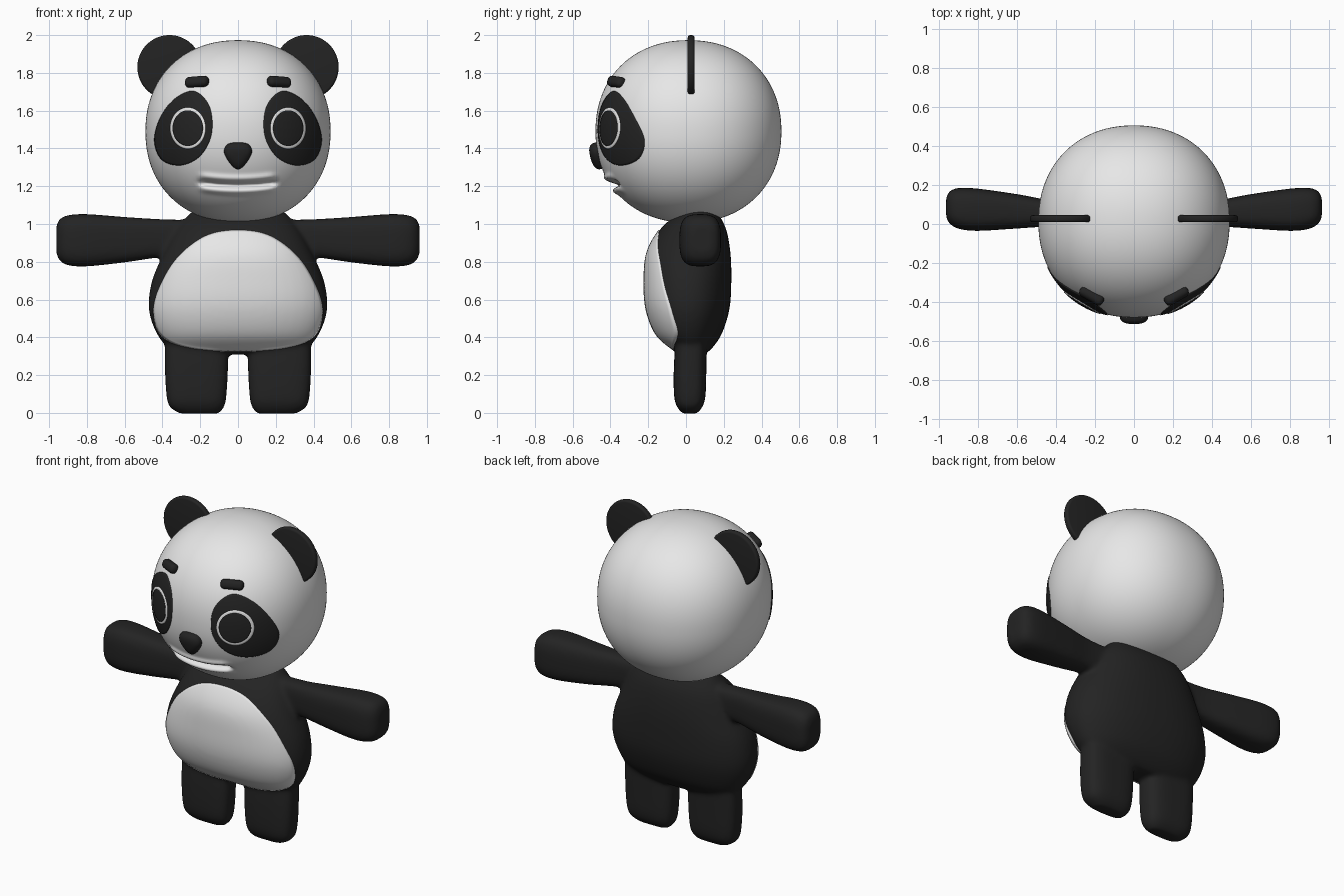
import bpy, bmesh, math
from mathutils import Vector
from mathutils.bvhtree import BVHTree

cube = bpy.data.objects.get("Cube")
if cube:
    bpy.data.objects.remove(cube)


def material(name, v):
    m = bpy.data.materials.new(name)
    m.use_nodes = True
    m.diffuse_color = (v, v, v, 1)
    m.node_tree.nodes["Principled BSDF"].inputs["Base Color"].default_value = (v, v, v, 1)
    return m


white = material("white fur", 0.8)
black = material("black fur", 0.017)


def finish(bm, name, mat):
    bmesh.ops.recalc_face_normals(bm, faces=bm.faces)
    for f in bm.faces:
        f.smooth = True
    me = bpy.data.meshes.new(name)
    bm.to_mesh(me)
    bm.free()
    me.materials.append(mat)
    ob = bpy.data.objects.new(name, me)
    bpy.context.collection.objects.link(ob)
    return ob


def spline(pts, steps, closed=False):
    """Catmull-Rom through the points."""
    n, out = len(pts), []
    at = (lambda i: Vector(pts[i % n])) if closed else (lambda i: Vector(pts[max(0, min(n - 1, i))]))
    for i in range(n if closed else n - 1):
        a, b, c, d = at(i - 1), at(i), at(i + 1), at(i + 2)
        for k in range(steps):
            t = k / steps
            out.append(b + (c - a) * t / 2 + (a * 2 - b * 5 + c * 4 - d) * t * t / 2
                       + (b * 3 - a - c * 3 + d) * t ** 3 / 2)
    return out if closed else out + [at(n - 1)]


def skin(bm, rings, cap_ends):
    for lo, hi in zip(rings, rings[1:]):
        for i in range(len(lo)):
            j = (i + 1) % len(lo)
            bm.faces.new((lo[i], lo[j], hi[j], hi[i]))
    for r in cap_ends:
        bm.faces.new(r)


def loft(bm, path, radii, axes, power, n=48):
    """Superellipse sections: path holds centres, radii the half sizes along two axes."""
    path, radii = spline(path, 6), spline(radii, 6)
    u, v = Vector(axes[0]), Vector(axes[1])
    rings = []
    for c, r in zip(path, radii):
        ring = []
        for i in range(n):
            a = math.tau * i / n
            ca, sa = math.cos(a), math.sin(a)
            k = (abs(ca) ** power + abs(sa) ** power) ** (-1 / power)
            ring.append(bm.verts.new(c + u * (r[0] * ca * k) + v * (r[1] * sa * k)))
        rings.append(ring)
    skin(bm, rings, (rings[0], rings[-1]))


def tree(ob):
    return BVHTree.FromObject(ob, bpy.context.evaluated_depsgraph_get())


def plate(name, surface, outline, mat, inner=0.0, lift=0.004, bulge=0.0, rows=20):
    """Thin sheet laid on a surface, filling an outline drawn in x and z."""
    mid = sum(outline, Vector((0, 0))) / len(outline)
    bm = bmesh.new()
    rings = []
    for k in range(rows + 2):
        s = max(inner, 0.01) + (1 - max(inner, 0.01)) * min(k, rows) / rows
        ring = []
        for p in outline:
            q = mid + (p - mid) * s
            hit, normal, _, _ = surface.ray_cast(Vector((q.x, -2, q.y)), Vector((0, 1, 0)))
            if hit is None:
                hit, normal, _, _ = surface.find_nearest(Vector((q.x, 0, q.y)))
            # the last row tucks the rim into the surface
            h = -0.004 if k > rows else lift + bulge * math.sqrt(max(0, 1 - s ** 3))
            ring.append(bm.verts.new(hit + normal * h))
        rings.append(ring)
    skin(bm, rings, () if inner else (rings[0],))
    ob = finish(bm, name, mat)
    # sheets face the front
    if sum(f.normal.y * f.area for f in ob.data.polygons) > 0:
        ob.data.flip_normals()
    return ob


def ellipse(x, z, rx, rz, n=64):
    return [Vector((x + rx * math.cos(math.tau * i / n), z + rz * math.sin(math.tau * i / n)))
            for i in range(n)]


# Head: slightly squared ball with a mouth groove
bm = bmesh.new()
bmesh.ops.create_uvsphere(bm, u_segments=128, v_segments=160, radius=1)
for v in bm.verts:
    d = v.co.normalized()
    d *= sum(abs(c) ** 2.15 for c in d) ** (-1 / 2.15)
    v.co = Vector((d.x * 0.49, 0.013 + d.y * 0.492, 1.49 + d.z * 0.483))
    if v.co.y < 0:
        dz = v.co.z - (1.205 + 0.4 * v.co.x ** 2)
        fade = max(0, min(1, (0.215 - abs(v.co.x)) / 0.04))
        fade = fade * fade * (3 - 2 * fade)
        dent = 0.04 * math.exp(-(dz / 0.014) ** 2) - 0.014 * math.exp(-((abs(dz) - 0.035) / 0.016) ** 2)
        v.co.y += dent * fade
head = finish(bm, "head", white)

# Body: torso, arms and legs blended into one skin
X, Y, Z = (1, 0, 0), (0, 1, 0), (0, 0, 1)
bm = bmesh.new()
torso = [(0.31, 0.22, 0.06, 0.04), (0.345, 0.36, 0.11, 0.03), (0.42, 0.43, 0.175, 0.015),
         (0.55, 0.472, 0.22, 0.01), (0.7, 0.455, 0.23, 0.01), (0.85, 0.39, 0.22, 0.015),
         (0.98, 0.32, 0.17, 0.04), (1.07, 0.24, 0.09, 0.07)]
loft(bm, [(0, y, z) for z, _, _, y in torso], [(rx, ry) for _, rx, ry, _ in torso], (X, Y), 2.3)
arm = [(0.15, 0.93, 0.09, 0.06, 0.06), (0.4, 0.925, 0.1, 0.055, 0.065), (0.6, 0.917, 0.12, 0.065, 0.088),
       (0.8, 0.914, 0.138, 0.073, 0.108), (0.9, 0.914, 0.132, 0.08, 0.104),
       (0.945, 0.916, 0.108, 0.085, 0.082), (0.962, 0.918, 0.07, 0.085, 0.05)]
leg = [(0.45, 0.22, 0.03, 0.165, 0.08), (0.25, 0.22, 0.022, 0.167, 0.086), (0.09, 0.22, 0.02, 0.158, 0.083),
       (0.03, 0.217, 0.02, 0.142, 0.066), (-0.004, 0.205, 0.02, 0.1, 0.036)]
for s in (-1, 1):
    loft(bm, [(s * x, y, z) for x, z, _, y, _ in arm], [(hy, hz) for _, _, hz, _, hy in arm], (Y, Z), 3.2)
    loft(bm, [(s * x, y, z) for z, x, y, _, _ in leg], [(hx, hy) for _, _, _, hx, hy in leg], (X, Y), 3.2)
body = finish(bm, "body", black)
remesh = body.modifiers.new("blend", "REMESH")
remesh.mode, remesh.voxel_size, remesh.use_smooth_shade = "VOXEL", 0.013, True
soften = body.modifiers.new("soften", "SMOOTH")
soften.factor, soften.iterations = 0.5, 8
bpy.context.view_layer.update()
head_tree, body_tree = tree(head), tree(body)

# Belly patch
half = [(0.17, 0.935), (0.32, 0.82), (0.415, 0.66), (0.445, 0.53), (0.4, 0.405), (0.25, 0.345)]
belly = [(0, 0.965)] + half + [(0, 0.328)] + [(-x, z) for x, z in reversed(half)]
plate("belly_patch", body_tree, spline(belly, 8, True), white, lift=0.005, rows=32)

# Nose
nose = [(0, 1.432), (0.055, 1.422), (0.073, 1.38), (0.04, 1.32), (0, 1.292),
        (-0.04, 1.32), (-0.073, 1.38), (-0.055, 1.422)]
plate("nose", head_tree, spline(nose, 6, True), black, bulge=0.038)

patch = [(0.23, 1.702), (0.335, 1.66), (0.41, 1.56), (0.44, 1.44), (0.4, 1.34),
         (0.3, 1.312), (0.2, 1.36), (0.14, 1.475), (0.15, 1.62)]
for s, side in ((-1, "right"), (1, "left")):
    # Eye patch, ring and pupil
    plate(side + "_eye_patch", head_tree, spline([(s * x, z) for x, z in patch], 8, True), black)
    plate(side + "_eye_ring", head_tree, ellipse(s * 0.262, 1.507, 0.092, 0.108), white,
          inner=0.86, lift=0.008, rows=2)
    plate(side + "_pupil", head_tree, ellipse(s * 0.262, 1.507, 0.077, 0.091), black, lift=0.008)

    # Brow: soft bar turned to follow the forehead
    bm = bmesh.new()
    bmesh.ops.create_cube(bm, size=1)
    for v in bm.verts:
        v.co = Vector((v.co.x * 0.135, v.co.y * 0.055, v.co.z * 0.058))
    bmesh.ops.bevel(bm, geom=bm.edges[:], offset=0.024, segments=5, profile=0.5, affect="EDGES")
    brow = finish(bm, side + "_brow", black)
    brow.location = (s * 0.217, -0.368, 1.752)
    brow.rotation_euler = (math.radians(-20), math.radians(s * 4), math.radians(s * 30))

    # Ear: thin disc with a rounded rim
    bm = bmesh.new()
    bmesh.ops.create_cone(bm, cap_ends=True, segments=64, radius1=0.17, radius2=0.17, depth=0.036)
    rim = [e for e in bm.edges if any(len(f.verts) > 4 for f in e.link_faces)]
    bmesh.ops.bevel(bm, geom=rim, offset=0.013, segments=4, profile=0.5, affect="EDGES")
    ear = finish(bm, side + "_ear", black)
    ear.location = (s * 0.363, 0.027, 1.83)
    ear.rotation_euler = (math.radians(90), 0, 0)
    bpy.ops.object.select_all(action="DESELECT")
    ear.select_set(True)
    bpy.context.view_layer.objects.active = ear
    bpy.ops.object.shade_smooth_by_angle(angle=math.radians(30))
